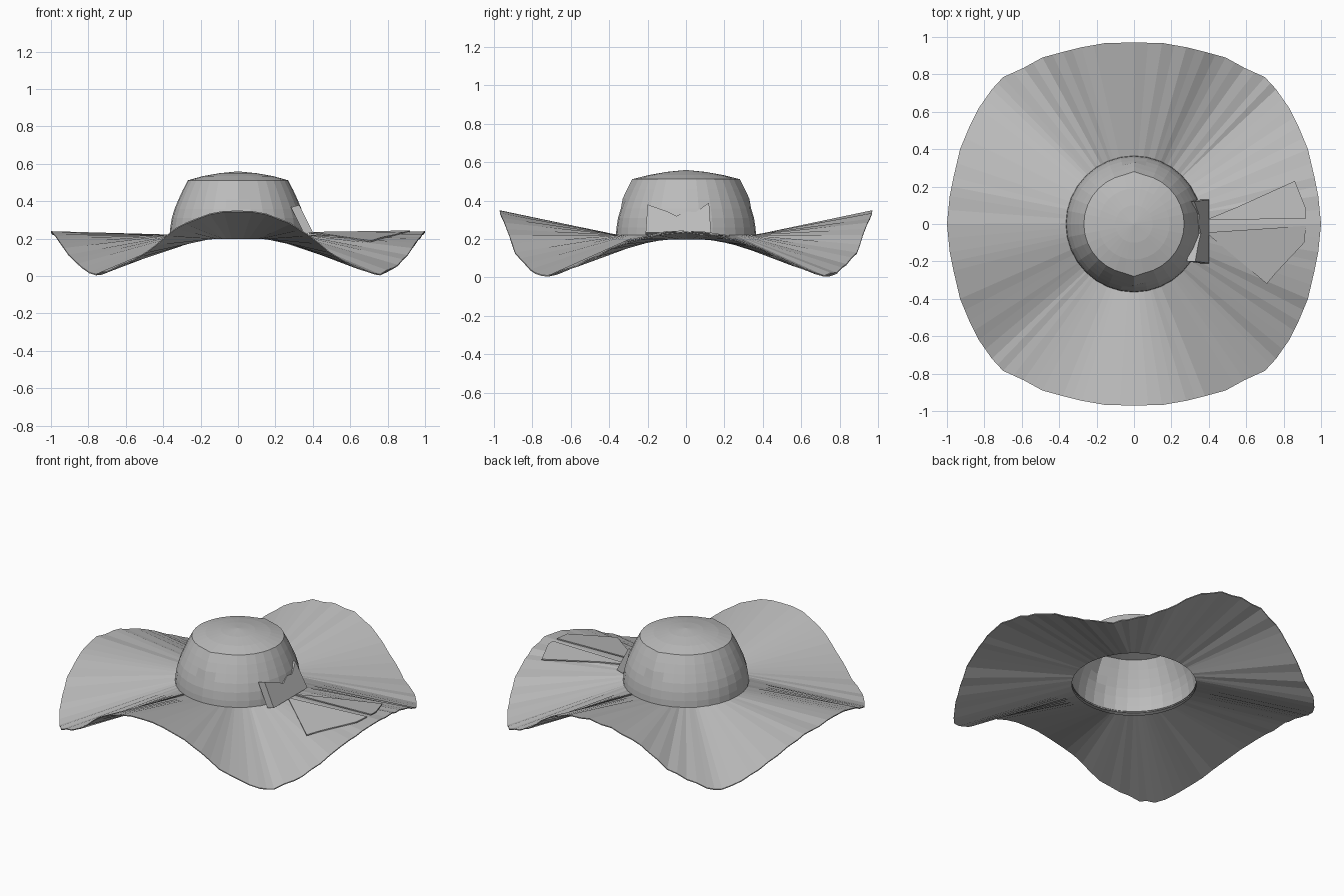
import bpy, bmesh, math, random

random.seed(4)
cube = bpy.data.objects.get("Cube")
if cube:
    bpy.data.objects.remove(cube, do_unlink=True)

GREY = (0.5, 0.5, 0.5, 1)
felt = bpy.data.materials.new("grey_felt")
felt.use_nodes = True
felt.diffuse_color = GREY
felt.node_tree.nodes["Principled BSDF"].inputs["Base Color"].default_value = GREY


def finish(name, bm, recalc=True):
    if recalc:
        bmesh.ops.recalc_face_normals(bm, faces=bm.faces[:])
    mesh = bpy.data.meshes.new(name)
    bm.to_mesh(mesh)
    bm.free()
    mesh.materials.append(felt)
    obj = bpy.data.objects.new(name, mesh)
    bpy.context.collection.objects.link(obj)
    return obj


def skin(bm, rows):
    """Bridge closed rings of points with faces."""
    rings = [[bm.verts.new(p) for p in row] for row in rows]
    n = len(rings[0])
    for a, b in zip(rings, rings[1:]):
        for i in range(n):
            j = (i + 1) % n
            bm.faces.new((a[i], a[j], b[j], b[i]))
    return rings


def plate(name, points, depth):
    """Solid with the given front outline, pushed back by the depth vector."""
    bm = bmesh.new()
    rows = [points, [tuple(c + d for c, d in zip(p, depth)) for p in points]]
    rings = skin(bm, rows)
    for ring in rings:
        bm.faces.new(ring)
    return finish(name, bm)


# Brim: one quarter of the wavy edge, mirrored into a full loop
quarter = [(1, 0, .24), (.985, .15, .225), (.965, .25, .2), (.93, .4, .15),
           (.88, .52, .09), (.83, .62, .045), (.76, .72, .01), (.7, .785, .025),
           (.59, .835, .07), (.49, .89, .13), (.38, .92, .22), (.28, .945, .285),
           (.15, .968, .335), (0, .97, .35)]
half = quarter + [(-x, y, z) for x, y, z in quarter[-2::-1]]
loop = half + [(x, -y, z) for x, y, z in half[-2:0:-1]]

# Pleats: split each edge span and nudge the middle point up or down
edge = []
for i, p in enumerate(loop):
    q = loop[(i + 1) % len(loop)]
    edge.append(p)
    mid = [(a + b) / 2 for a, b in zip(p, q)]
    edge.append((mid[0], mid[1], mid[2] + random.uniform(-.008, .008)))


def inner_ring(z, pleat):
    ring = []
    for x, y, _ in edge:
        a = math.atan2(y, x) + random.uniform(-pleat, pleat)
        ring.append((.36 * math.cos(a), .36 * math.sin(a), z))
    return ring


bm = bmesh.new()
skin(bm, [inner_ring(.222, .02), edge,
          [(x, y, z - .006) for x, y, z in edge], inner_ring(.197, .02)])
finish("brim", bm)

# Crown: open shell with a tapering wall, a ridge at front and back, low domed top
SIDES = 32
wall = [(.365, .215), (.362, .26), (.354, .31), (.339, .36), (.318, .41),
        (.295, .46), (.268, .512)]
top = [(.19, .534), (.10, .55)]
rows = []
for k, (r, z) in enumerate(wall + top):
    row = []
    for i in range(SIDES):
        a = math.tau * i / SIDES
        ridge = .012 if i in (SIDES // 4, 3 * SIDES // 4) and 4 <= k <= 6 else 0
        row.append(((r + ridge) * math.cos(a), (r + ridge) * math.sin(a), z))
    rows.append(row)
bm = bmesh.new()
last = skin(bm, rows)[-1]
peak = bm.verts.new((0, 0, .56))
for i in range(SIDES):
    bm.faces.new((last[i], last[(i + 1) % SIDES], peak))
finish("crown", bm, recalc=False)

# Bow: leaning panel with a notched top edge, resting against the crown
bow_outline = [(-.21, .235), (.13, .235), (.12, .39), (.05, .34), (0, .345),
               (-.05, .32), (-.10, .345), (-.20, .38)]
plate("bow", [(.40 - (z - .235) * .5, y, z) for y, z in bow_outline], (-.045, 0, -.012))

# Ribbon tails lying on the brim
plate("front_ribbon_tail", [(.39, -.05, .236), (.71, -.32, .189), (.76, -.26, .205),
                            (.91, -.10, .242), (.92, -.01, .244), (.39, -.045, .236)],
      (0, 0, -.007))
plate("back_ribbon_tail", [(.38, .02, .232), (.92, .03, .243), (.92, .08, .241),
                           (.86, .23, .219), (.55, .09, .232)], (0, 0, -.007))
